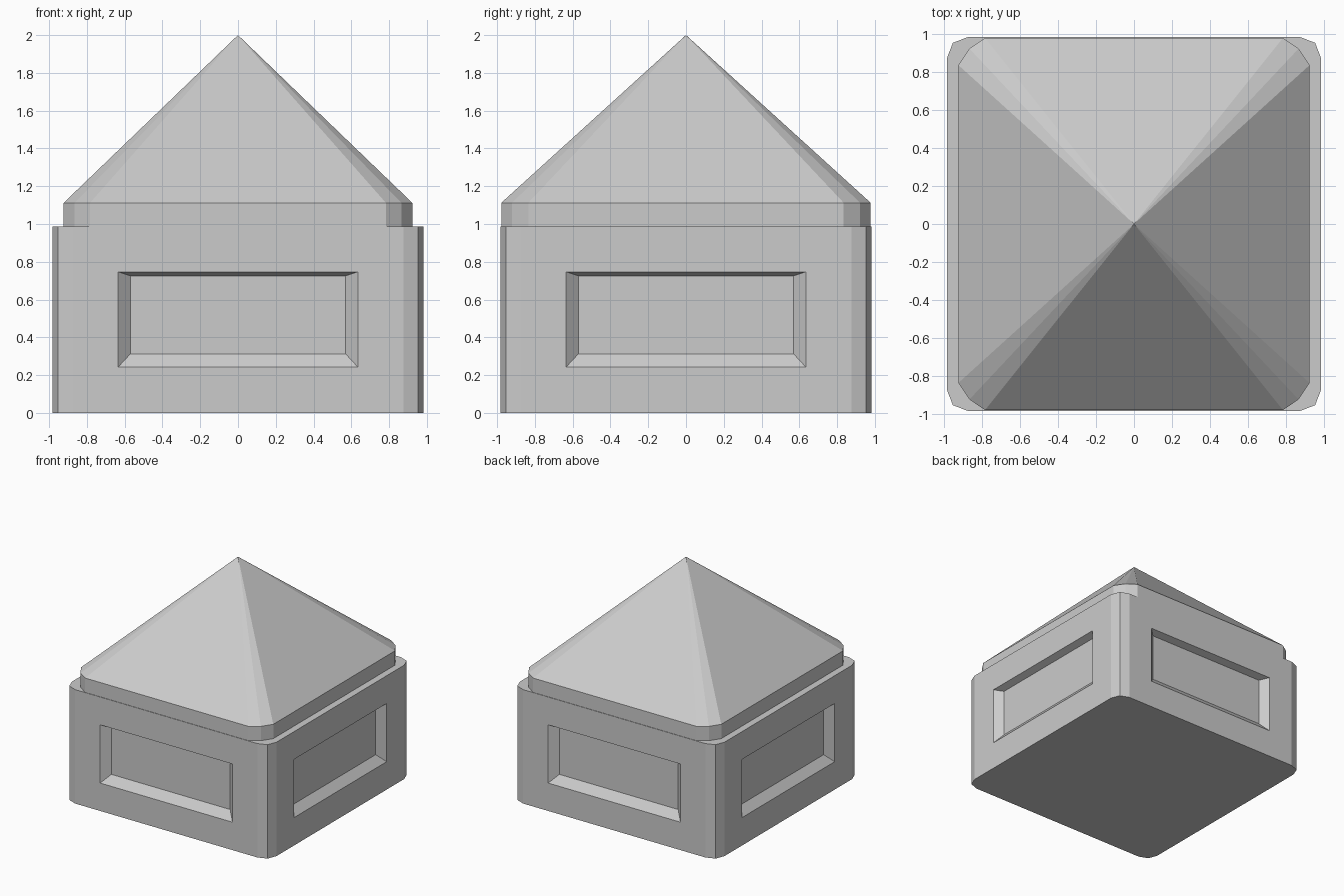
import bpy, bmesh
from mathutils import Vector

if "Cube" in bpy.data.objects:
    bpy.data.objects.remove(bpy.data.objects["Cube"])


def outline(corner):
    """Mirror three corner points into all four quadrants, counter-clockwise."""
    pts = []
    for sx, sy in ((1, 1), (-1, 1), (-1, -1), (1, -1)):
        quad = [(sx * x, sy * y) for x, y in corner]
        pts += quad if sx * sy > 0 else quad[::-1]
    return pts


def prism(bm, pts, z0, z1):
    """Walls and bottom face; returns top ring and wall faces."""
    low = [bm.verts.new((x, y, z0)) for x, y in pts]
    top = [bm.verts.new((x, y, z1)) for x, y in pts]
    n = len(pts)
    bm.faces.new(low[::-1])
    walls = [bm.faces.new((low[i], low[(i + 1) % n], top[(i + 1) % n], top[i]))
             for i in range(n)]
    return top, walls


def finish(bm, name):
    bm.normal_update()
    mesh = bpy.data.meshes.new(name)
    bm.to_mesh(mesh)
    bm.free()
    obj = bpy.data.objects.new(name, mesh)
    bpy.context.collection.objects.link(obj)
    return obj


# Base block with chamfered corners
bm = bmesh.new()
top, walls = prism(bm, outline([(0.982, 0.875), (0.952, 0.952), (0.875, 0.982)]), 0, 0.988)
bm.faces.new(top)
bm.normal_update()

# Recessed panel with sloped frame in each of the four wide walls
for face in [f for f in walls if f.calc_area() > 1]:
    normal = face.normal.copy()
    side = Vector((0, 0, 1)).cross(normal)
    for half, z0, z1, dist in ((0.635, 0.242, 0.747, 0.982), (0.57, 0.312, 0.725, 0.922)):
        bmesh.ops.inset_individual(bm, faces=[face], thickness=0.02)
        mid = face.calc_center_median().z
        for v in face.verts:
            s = half if v.co.dot(side) > 0 else -half
            z = z1 if v.co.z > mid else z0
            v.co = normal * dist + side * s + Vector((0, 0, z))
finish(bm, "base_block")

# Pyramid cap on a low rim
bm = bmesh.new()
rim, _ = prism(bm, outline([(0.923, 0.835), (0.865, 0.922), (0.783, 0.978)]), 0.988, 1.112)
apex = bm.verts.new((0, 0, 2))
for i in range(len(rim)):
    bm.faces.new((rim[i], rim[(i + 1) % len(rim)], apex))
finish(bm, "pyramid_cap")
